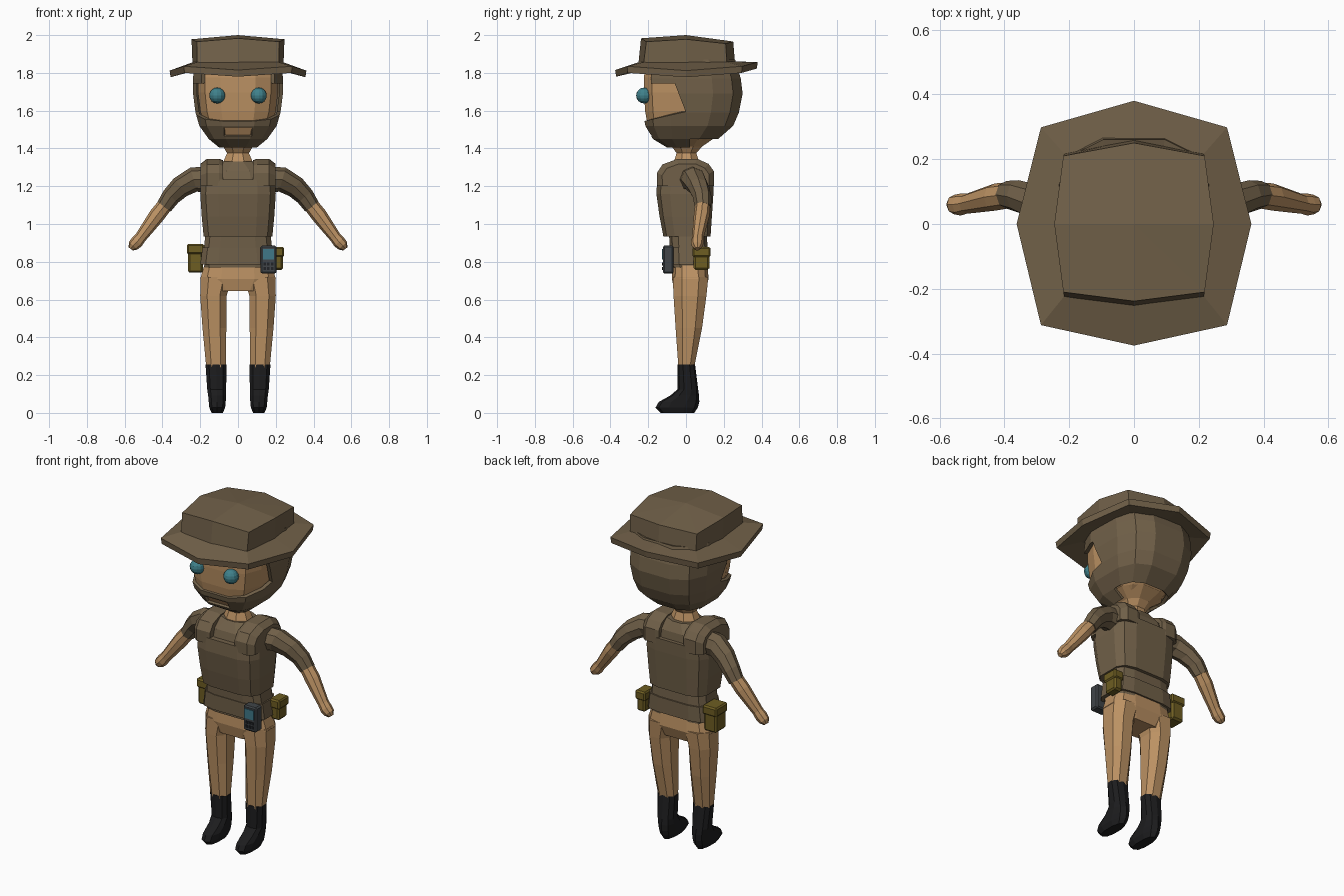
import bpy, bmesh, math
from mathutils import Vector

if "Cube" in bpy.data.objects:
    bpy.data.objects.remove(bpy.data.objects["Cube"])

def mat(name, r, g, b):
    m = bpy.data.materials.new(name)
    m.diffuse_color = (r, g, b, 1)
    m.use_nodes = True
    m.node_tree.nodes["Principled BSDF"].inputs["Base Color"].default_value = m.diffuse_color
    return m

BROWN = mat("drab brown cloth", 0.165, 0.118, 0.066)
SKIN = mat("tan skin", 0.50, 0.285, 0.125)
EYE = mat("teal eye", 0.05, 0.22, 0.26)
BOOT = mat("black boot", 0.012, 0.012, 0.013)
OLIVE = mat("olive pouch", 0.155, 0.11, 0.016)
GREY = mat("dark grey casing", 0.052, 0.06, 0.066)
SCREEN = mat("blue screen", 0.05, 0.19, 0.25)
KEYS = mat("black keys", 0.015, 0.017, 0.02)

def finish(name, bm, m):
    bmesh.ops.recalc_face_normals(bm, faces=bm.faces)
    me = bpy.data.meshes.new(name)
    bm.to_mesh(me)
    bm.free()
    me.materials.append(m)
    ob = bpy.data.objects.new(name, me)
    bpy.context.collection.objects.link(ob)
    return ob

def loft_bm(rings, caps=True):
    bm = bmesh.new()
    vs = [[bm.verts.new(p) for p in r] for r in rings]
    n = len(rings[0])
    for a, b in zip(vs, vs[1:]):
        for i in range(n):
            bm.faces.new((a[i], a[(i + 1) % n], b[(i + 1) % n], b[i]))
    if caps:
        for r in (vs[0], vs[-1]):
            bmesh.ops.poke(bm, faces=[bm.faces.new(r)])
    return bm

def loft(name, rings, m):
    return finish(name, loft_bm(rings), m)

def ring(cx, y0, y1, z, rx, n=12, p=2.0):
    """Superellipse ring around z, spanning y0..y1 and cx +- rx."""
    f = lambda c: math.copysign(abs(c) ** (2 / p), c)
    out = []
    for i in range(n):
        a = 2 * math.pi * (i + 0.5) / n
        k = 1 / f(math.cos(math.pi / n))
        out.append((cx + rx * k * f(math.cos(a)), (y0 + y1) / 2 + (y1 - y0) / 2 * k * f(math.sin(a)), z))
    return out

def tube(name, path, m, n=8):
    """Path of (x, y, z, radius), rings square to the path."""
    pts = [Vector(p[:3]) for p in path]
    rings = []
    for i, p in enumerate(path):
        t = (pts[min(i + 1, len(pts) - 1)] - pts[max(i - 1, 0)]).normalized()
        u = Vector((0, 1, 0))
        v = t.cross(u).normalized()
        rings.append([pts[i] + p[3] * (u * math.cos(a) + v * math.sin(a))
                      for a in (2 * math.pi * k / n for k in range(n))])
    return loft(name, rings, m)

def box(name, x0, x1, y0, y1, z0, z1, m, bevel=0.0):
    rect = [(x0, y0), (x1, y0), (x1, y1), (x0, y1)]
    ob = loft(name, [[(x, y, z) for x, y in rect] for z in (z0, z1)], m)
    if bevel:
        b = ob.modifiers.new("bevel", 'BEVEL')
        b.width, b.segments = bevel, 1
    return ob

# Hat: eight-sided crown and wavy brim
def oct_ring(front, cx, cyf, side, cyb, back, zs):
    zf, zcf, zs_, zcb, zb = zs
    return [(0, -front, zf), (cx, -cyf, zcf), (side, 0, zs_), (cx, cyb, zcb), (0, back, zb),
            (-cx, cyb, zcb), (-side, 0, zs_), (-cx, -cyf, zcf)]

bm = loft_bm([oct_ring(.255, .215, .228, .24, .218, .262, [1.82] * 5),
              oct_ring(.238, .218, .21, .246, .21, .25, (1.983, 1.965, 1.978, 1.955, 1.966))])
max(bm.verts, key=lambda v: v.co.z if abs(v.co.y) < .03 and abs(v.co.x) < .03 else 0).co = (0, 0, 2.0)
finish("hat_crown", bm, BROWN)
outer = (1.815, 1.835, 1.812, 1.835, 1.858)
loft("hat_brim", [oct_ring(.24, .205, .21, .23, .205, .25, [1.86] * 5),
                  oct_ring(.375, .287, .312, .362, .298, .38, outer),
                  oct_ring(.37, .283, .308, .357, .294, .375, [z - .035 for z in outer]),
                  oct_ring(.23, .2, .2, .22, .2, .24, [1.82] * 5)], BROWN)

# Head: (y front, y back, z, half width)
HEAD = [(-.10, .08, 1.405, .10), (-.175, .17, 1.45, .155), (-.215, .25, 1.52, .205),
        (-.228, .28, 1.59, .225), (-.235, .30, 1.69, .238), (-.235, .29, 1.77, .238),
        (-.22, .26, 1.87, .23)]
loft("head", [ring(0, y0 + .012, y1 - .03, z + .005, rx - .026, 12, 3.2) for y0, y1, z, rx in HEAD], SKIN)

# Hair and beard: shell round the head with the face and mouth cut out
bm = loft_bm([ring(0, y0, y1, z, rx, 12, 3.0) for y0, y1, z, rx in HEAD], caps=False)
side_n, beard_n = Vector((0, .155, .06)), Vector((0, -.05, .22))
side_c, beard_c = Vector((0, 0, 1.59)), Vector((0, 0, 1.595))
planes = [(side_c, side_n), (beard_c, beard_n), ((0, 0, 1.745), (0, 0, 1)), ((0, 0, 1.80), (0, 0, 1)),
          ((0, 0, 1.465), (0, 0, 1)), ((0, 0, 1.51), (0, 0, 1)), ((.075, 0, 0), (1, 0, 0)),
          ((-.075, 0, 0), (1, 0, 0)), ((0, .02, 0), (0, 1, 0))]
for co, no in planes:
    bmesh.ops.bisect_plane(bm, geom=bm.verts[:] + bm.edges[:] + bm.faces[:], plane_co=co, plane_no=no)

def is_open(c):
    face = (c - side_c).dot(side_n) < 0 and (c - beard_c).dot(beard_n) > 0 and c.z < (1.80 if c.y < -.2 else 1.745)
    mouth = abs(c.x) < .075 and 1.465 < c.z < 1.51 and c.y < 0
    return face or mouth or (c.z < 1.45 and c.y > .02)

gone = [f for f in bm.faces if is_open(f.calc_center_median())]
bmesh.ops.delete(bm, geom=gone, context='FACES')
hair = finish("hair_and_beard", bm, BROWN)
s = hair.modifiers.new("thickness", 'SOLIDIFY')
s.thickness, s.offset = .02, -1

# Neck
loft("neck", [ring(0, -.07, .08, 1.28, .085, 8), ring(0, -.062, .068, 1.335, .075, 8),
              ring(0, -.05, .055, 1.375, .058, 8), ring(0, -.075, .085, 1.41, .078, 8),
              ring(0, -.14, .15, 1.455, .14, 8)], SKIN)

# Torso: vest, shirt under it, waist and belt, hips
loft("vest", [ring(0, -.12, .13, .935, .182, 12, 4), ring(0, -.14, .137, 1.04, .192, 12, 4),
              ring(0, -.157, .145, 1.16, .2, 12, 4), ring(0, -.152, .147, 1.235, .196, 12, 4)], BROWN)
loft("shirt", [ring(0, -.13, .13, 1.2, .17, 12, 3), ring(0, -.11, .12, 1.28, .15, 12, 3),
               ring(0, -.07, .09, 1.33, .10, 12, 2)], BROWN)
loft("waist", [ring(0, -.078, .112, .77, .178, 12, 4), ring(0, -.085, .115, .86, .182, 12, 4),
               ring(0, -.09, .11, .95, .172, 12, 4)], BROWN)
loft("belt", [ring(0, -.088, .122, .785, .2, 12, 4), ring(0, -.09, .122, .875, .188, 12, 4)], BROWN)
loft("hips", [ring(0, -.07, .112, .79, .176, 12, 3.5), ring(0, -.075, .12, .71, .2, 12, 3.2),
              ring(0, -.06, .095, .645, .15, 12, 3)], SKIN)

# Shoulder strap outline in (y, z)
STRAP = [(-.152, 1.2), (-.154, 1.27), (-.125, 1.315), (-.05, 1.343), (.06, 1.345), (.12, 1.318), (.147, 1.28), (.147, 1.2)]
for s, side in ((1, "left"), (-1, "right")):
    shrink = lambda k: [(k_y * k, 1.2 + (z - 1.2) * k) for k_y, z in STRAP]
    loft(side + "_shoulder_strap", [[(s * x, y, z) for y, z in shrink(k)]
                                    for x, k in ((.08, .95), (.10, 1), (.165, 1), (.198, .82))], BROWN)
    # Arm
    tube(side + "_sleeve", [(s * x, y, z, r) for x, y, z, r in (
        (.16, .03, 1.235, .07), (.235, .04, 1.235, .066), (.305, .065, 1.195, .058),
        (.355, .085, 1.145, .05), (.392, .09, 1.09, .043))], BROWN)
    tube(side + "_forearm", [(s * x, y, z, r) for x, y, z, r in (
        (.375, .09, 1.115, .04), (.43, .083, 1.045, .042), (.485, .07, .97, .035),
        (.515, .063, .93, .031), (.535, .06, .905, .034), (.555, .06, .885, .03), (.568, .06, .868, .014))], SKIN)
    # Leg
    loft(side + "_leg", [ring(s * cx, y0, y1, z, rx, 8, 2.4) for cx, y0, y1, z, rx in (
        (.115, -.07, .118, .72, .083), (.13, -.066, .108, .62, .07), (.125, -.055, .085, .45, .063),
        (.116, -.04, .043, .24, .052))], SKIN)
    # Boot
    loft(side + "_boot", [ring(s * cx, y0, y1, z, rx, 10, 2.4) for cx, y0, y1, z, rx in (
        (.116, -.043, .046, .257, .056), (.113, -.042, .062, .125, .05), (.111, -.08, .066, .092, .047),
        (.11, -.14, .066, .058, .045), (.11, -.157, .058, .028, .042), (.11, -.13, .04, 0, .03))], BOOT)
    # Eye
    bm = bmesh.new()
    bmesh.ops.create_uvsphere(bm, u_segments=12, v_segments=8, radius=.042)
    bmesh.ops.translate(bm, verts=bm.verts, vec=(s * .11, -.222, 1.68))
    finish(side + "_eye", bm, EYE)

# Belt pouches with flaps
for name, x0, x1, y0, y1, z0, z1 in (("large_pouch", -.265, -.185, 0, .10, .742, .885),
                                     ("small_pouch", .185, .238, .04, .125, .757, .87)):
    box(name, x0, x1, y0, y1, z0, z1, OLIVE, .01)
    box(name + "_flap", x0 - .006, x1 + .006, y0 - .006, y1 + .006, z1 - .045, z1 + .008, OLIVE, .008)

# Radio with screen and keys
box("radio", .118, .205, -.122, -.065, .738, .885, GREY, .008)
box("radio_screen", .133, .19, -.127, -.12, .812, .868, SCREEN)
for i in range(3):
    for j in range(2):
        box("radio_key", .134 + .02 * i, .148 + .02 * i, -.126, -.12, .757 + .024 * j, .773 + .024 * j, KEYS)
